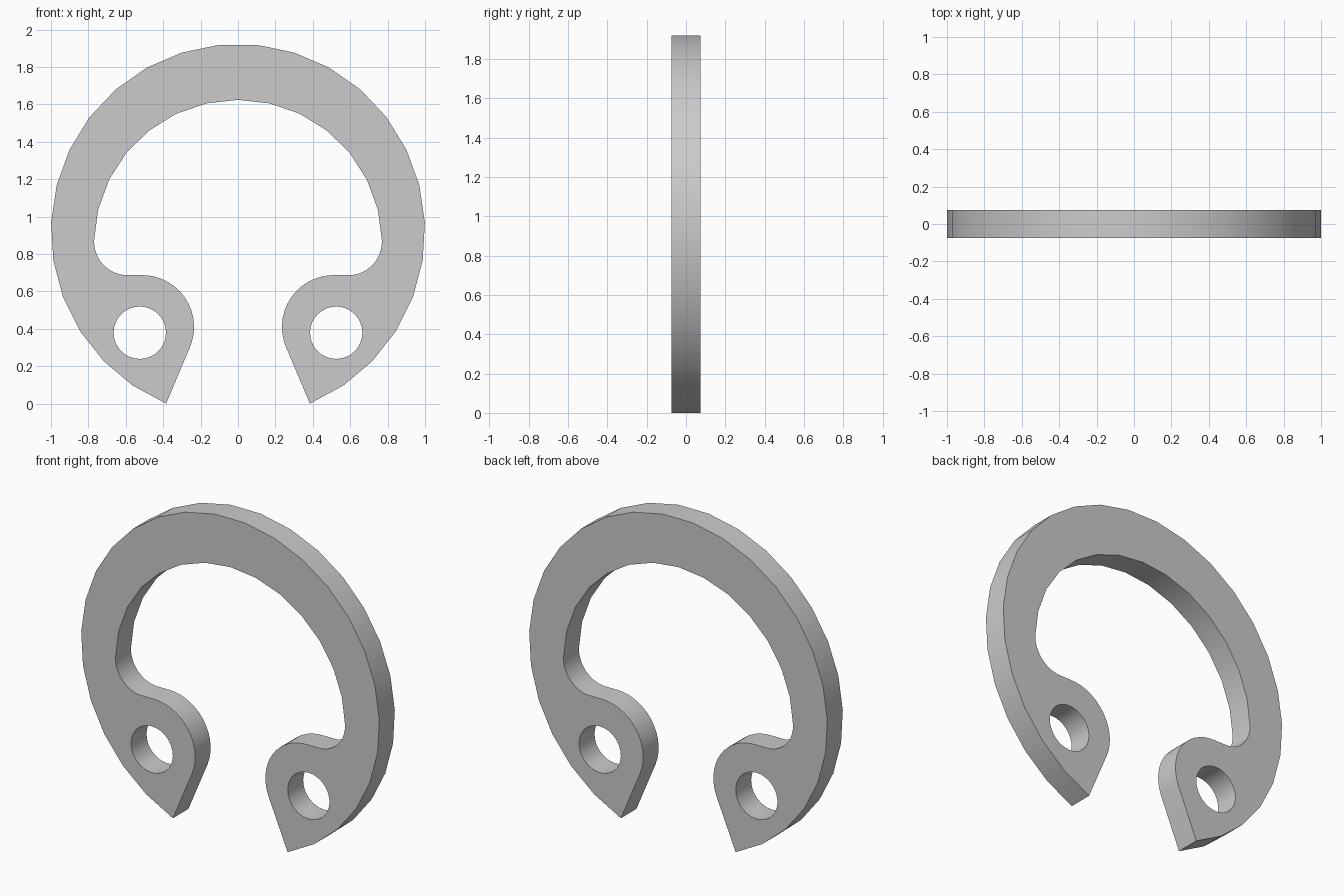
import bpy, bmesh
from math import radians, cos, sin, pi

if "Cube" in bpy.data.objects:
    bpy.data.objects.remove(bpy.data.objects["Cube"])

HALF = 0.074  # half thickness along y


def arc(cx, cz, r, a0, a1, n):
    """Points of an arc in the x-z plane, angles in degrees."""
    return [(cx + r * cos(radians(a0 + (a1 - a0) * i / n)),
             cz + r * sin(radians(a0 + (a1 - a0) * i / n))) for i in range(n + 1)]


def mirror(points):
    return [(-x, z) for x, z in reversed(points)]


# Outer rim: 27 flat segments from right tip over the top to left tip
outer = arc(0, 0.924, 1.0, -67.4, 247.4, 27)

# Inner edge, right half, from top centre down to the lug
inner = arc(0, 0.855, 0.77, 90, 1, 7)            # inner rim
inner += arc(0.589, 0.867, 0.18, 1, -84, 10)[1:]  # fillet
inner += arc(0.512, 0.411, 0.277, 88, 202, 14)    # rounded lug

# Closed outline: outer rim, left inner half going up, right half going down
left_inner = mirror(inner)
outline = outer + left_inner + inner[1:]

# Plier holes
right_hole = arc(0.525, 0.38, 0.14, 0, 360, 32)[:-1]

bm = bmesh.new()
edges = []
for loop in (outline, right_hole, mirror(right_hole)):
    vs = [bm.verts.new((x, -HALF, z)) for x, z in loop]
    edges += [bm.edges.new((vs[i - 1], vs[i])) for i in range(len(vs))]

# Fill the face and extrude it to thickness
bmesh.ops.triangle_fill(bm, edges=edges, use_beauty=True, use_dissolve=False)
res = bmesh.ops.extrude_face_region(bm, geom=bm.faces[:], use_keep_orig=True)
bmesh.ops.translate(bm, vec=(0, 2 * HALF, 0),
                    verts=[g for g in res["geom"] if isinstance(g, bmesh.types.BMVert)])
bmesh.ops.recalc_face_normals(bm, faces=bm.faces[:])

# Stand on the ground
low = min(v.co.z for v in bm.verts)
bmesh.ops.translate(bm, vec=(0, 0, -low), verts=bm.verts[:])

mesh = bpy.data.meshes.new("retaining_ring")
bm.to_mesh(mesh)
bm.free()
ring = bpy.data.objects.new("retaining_ring", mesh)
bpy.context.collection.objects.link(ring)
bpy.context.view_layer.objects.active = ring
ring.select_set(True)
bpy.ops.object.shade_smooth_by_angle(angle=radians(30))
